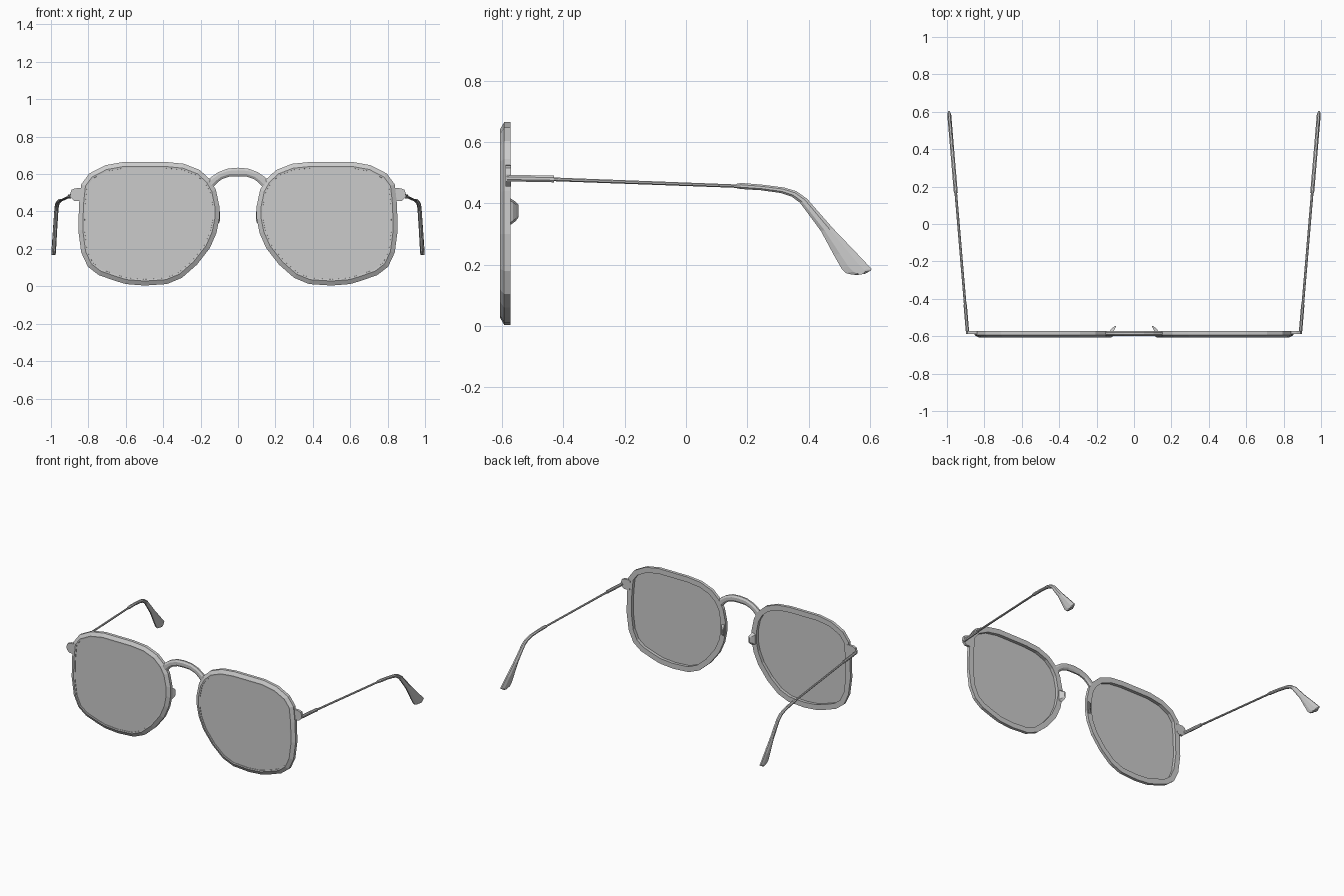
import bpy, bmesh, math
from mathutils import Vector

if "Cube" in bpy.data.objects:
    bpy.data.objects.remove(bpy.data.objects["Cube"])


def make(name, verts, faces, mirror=True):
    mesh = bpy.data.meshes.new(name)
    mesh.from_pydata([tuple(v) for v in verts], [], faces)
    bm = bmesh.new()
    bm.from_mesh(mesh)
    bmesh.ops.recalc_face_normals(bm, faces=bm.faces)
    bm.to_mesh(mesh)
    bm.free()
    ob = bpy.data.objects.new(name, mesh)
    bpy.context.collection.objects.link(ob)
    if mirror:
        ob.modifiers.new("mirror", 'MIRROR')
    return ob


def loft(name, rings, closed=False, mirror=True):
    """Skin equal-sized rings; close into a loop or cap the two ends."""
    n, m = len(rings[0]), len(rings)
    verts = [v for r in rings for v in r]
    faces = []
    for i in range(m if closed else m - 1):
        a, b = i * n, (i + 1) % m * n
        faces += [(a + k, a + (k + 1) % n, b + (k + 1) % n, b + k) for k in range(n)]
    if not closed:
        faces += [tuple(range(n)), tuple(range((m - 1) * n, m * n))]
    return make(name, verts, faces, mirror)


def inset(pts, d):
    """Offset a clockwise outline inward by d."""
    out = []
    for i, p in enumerate(pts):
        e1 = (p - pts[i - 1]).normalized()
        e2 = (pts[(i + 1) % len(pts)] - p).normalized()
        t = (e1 + e2).normalized()
        out.append(p + Vector((t.y, -t.x)) * d)
    return out


def at_y(pts, y):
    return [(p[0], y, p[1]) for p in pts]


# Rim: outline in x, z, clockwise seen from the front
outline = [Vector(p) for p in (
    (.39, .665), (.61, .665), (.71, .647), (.795, .603), (.838, .545), (.85, .44),
    (.854, .30), (.838, .18), (.803, .105), (.745, .06), (.66, .03), (.60, .012),
    (.50, .004), (.38, .012), (.30, .045), (.22, .115), (.15, .205), (.115, .285),
    (.10, .36), (.10, .43), (.118, .515), (.15, .572), (.205, .622), (.29, .655))]
rim_section = [(0, -.572), (0, -.593), (.024, -.607), (.033, -.606), (.036, -.572)]
loft("rim", [at_y(inset(outline, d), y) for d, y in rim_section], closed=True)

# Lens: thin plate just behind the front edge of the rim
lens_outline = inset(outline, .031)
loft("lens", [at_y(lens_outline, -.603), at_y(lens_outline, -.597)])

# Bridge: arch between the rims, flaring at the ends
arch = [(-.15, .545, .024), (-.125, .57, .022), (-.095, .592, .021), (-.05, .608, .022),
        (0, .611, .023), (.05, .608, .022), (.095, .592, .021), (.125, .57, .022),
        (.15, .545, .024)]
rings = []
for i, (x, z, r) in enumerate(arch):
    a, b = arch[max(i - 1, 0)], arch[min(i + 1, len(arch) - 1)]
    t = Vector((b[0] - a[0], 0, b[1] - a[1])).normalized()
    nrm = Vector((-t.z, 0, t.x))
    rings.append([Vector((x, -.585, z)) + nrm * r * math.cos(k * math.pi / 4 + math.pi / 8) / .924
                  + Vector((0, .013 * math.sin(k * math.pi / 4 + math.pi / 8) / .924, 0))
                  for k in range(8)])
loft("bridge", rings, mirror=False)

# End piece: lug on the outer side of the rim that carries the hinge
lug = [(.825, .525), (.87, .524), (.89, .516), (.897, .495), (.893, .472), (.875, .456), (.83, .455)]
loft("end_piece", [at_y(lug, -.588), at_y(lug, -.571)])


def arm(name, stations, width):
    """Eight-sided bar; each station is top y, z and bottom y, z. Arms splay outward."""
    rings = []
    for ty, tz, by, bz in stations:
        top, bot = Vector((0, ty, tz)), Vector((0, by, bz))
        mid, half = (top + bot) / 2, (top - bot) / 2
        ring = []
        for k in range(8):
            a = k * math.pi / 4 + math.pi / 8
            p = mid + half * math.cos(a) / .924
            p.x = .890 + (p.y + .58) * .084 + width / 2 * math.sin(a) / .924
            ring.append(p)
        rings.append(ring)
    return loft(name, rings)


# Hinge sleeve, thin wire and curved ear tip of the temple arm
arm("hinge_sleeve", [(-.583, .493, -.583, .472), (-.43, .491, -.43, .469)], .018)
arm("temple_wire", [(-.44, .485, -.44, .473), (.19, .461, .19, .45)], .014)
arm("ear_tip", [
    (.165, .464, .165, .45), (.18, .467, .18, .447), (.25, .461, .245, .443),
    (.32, .452, .31, .434), (.36, .440, .345, .422), (.395, .415, .372, .402),
    (.48, .318, .44, .31), (.55, .245, .482, .232), (.585, .208, .507, .188),
    (.605, .187, .522, .173), (.602, .181, .54, .168), (.585, .171, .56, .167)], .021)

# Nose pad: small hooked tab behind the inner edge of the rim
pad = []
for y, x, w, lo, hi in ((-.58, .12, .024, .325, .42), (-.565, .115, .02, .335, .412),
                        (-.555, .107, .015, .343, .405), (-.546, .099, .008, .355, .396)):
    pad.append([(x - w / 2, y, lo), (x + w / 2, y, lo + .008),
                (x + w / 2, y, hi - .008), (x - w / 2, y, hi)])
loft("nose_pad", pad)
